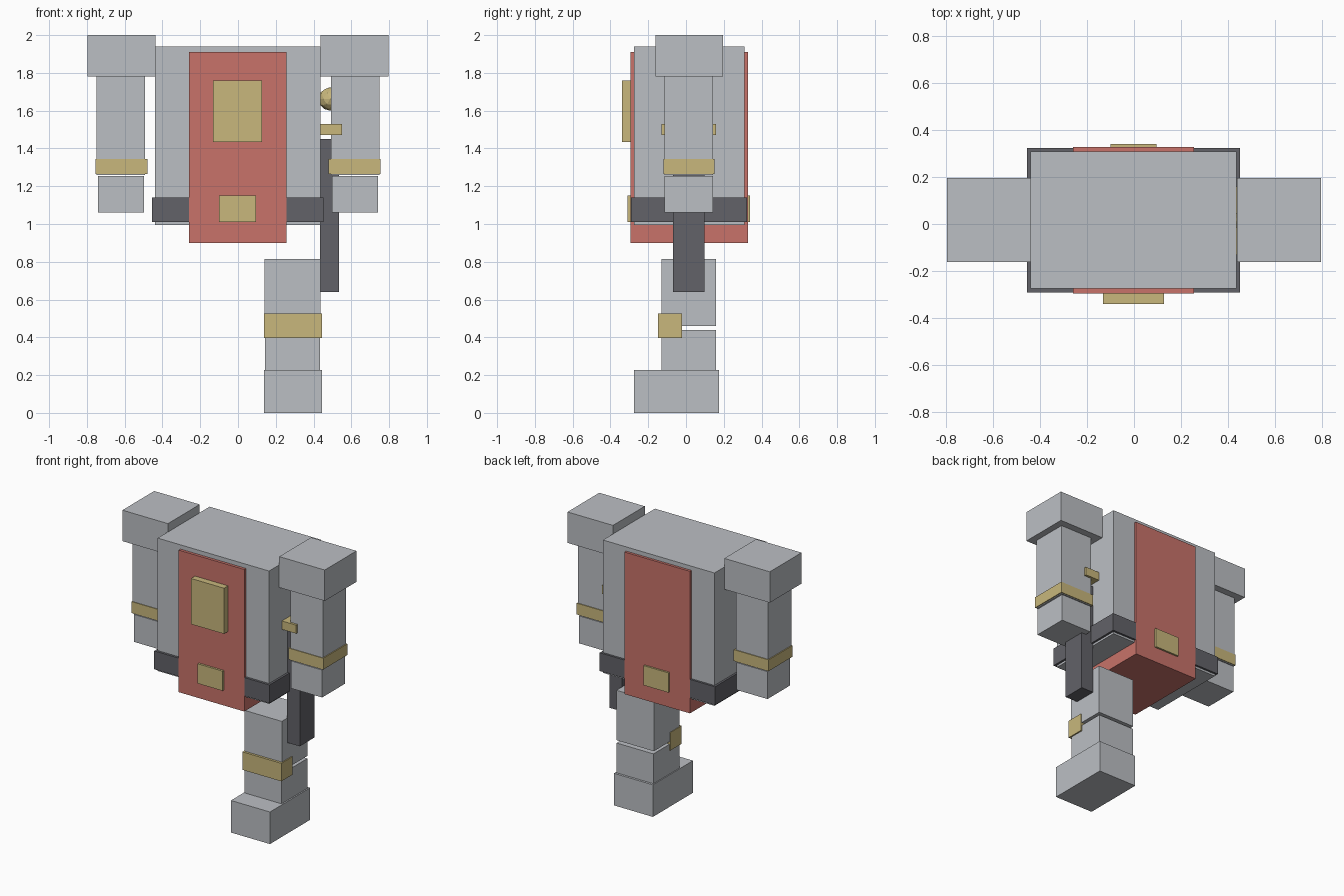
import bpy
import bmesh
from mathutils import Vector

if "Cube" in bpy.data.objects:
    bpy.data.objects.remove(bpy.data.objects["Cube"])


def material(name, rgb):
    m = bpy.data.materials.new(name)
    m.diffuse_color = (*rgb, 1.0)
    m.use_nodes = True
    m.node_tree.nodes["Principled BSDF"].inputs["Base Color"].default_value = m.diffuse_color
    return m


STEEL = material("steel_grey", (0.50, 0.52, 0.55))
CLOTH = material("red_cloth", (0.578, 0.171, 0.144))
GOLD = material("gold", (0.578, 0.474, 0.202))
DARK = material("dark_grey", (0.122, 0.122, 0.138))


def finish(name, bm, mat, centre):
    mesh = bpy.data.meshes.new(name)
    bm.to_mesh(mesh)
    bm.free()
    mesh.materials.append(mat)
    ob = bpy.data.objects.new(name, mesh)
    ob.location = centre
    bpy.context.collection.objects.link(ob)
    return ob


def box(name, mat, xs, ys, zs):
    """Box spanning the given ranges on each axis."""
    lo, hi = Vector((xs[0], ys[0], zs[0])), Vector((xs[1], ys[1], zs[1]))
    bm = bmesh.new()
    bmesh.ops.create_cube(bm, size=1)
    bmesh.ops.scale(bm, vec=hi - lo, verts=bm.verts)
    return finish(name, bm, mat, (lo + hi) / 2)


def pair(name, mat, xs, ys, zs):
    """Right box plus its mirror on the left."""
    box("right_" + name, mat, xs, ys, zs)
    box("left_" + name, mat, (-xs[1], -xs[0]), ys, zs)


# Torso, cloth panel, belt and ornaments
box("torso", STEEL, (-0.44, 0.437), (-0.275, 0.309), (0.995, 1.94))
box("tabard", CLOTH, (-0.26, 0.256), (-0.295, 0.327), (0.90, 1.91))
box("belt", DARK, (-0.455, 0.452), (-0.292, 0.324), (1.01, 1.14))
box("chest_plate", GOLD, (-0.132, 0.128), (-0.34, -0.28), (1.435, 1.76))
box("belt_buckle", GOLD, (-0.10, 0.096), (-0.31, 0.34), (1.01, 1.15))

# Arms
pair("shoulder", STEEL, (0.438, 0.796), (-0.162, 0.195), (1.78, 2.0))
pair("upper_arm", STEEL, (0.493, 0.748), (-0.115, 0.144), (1.26, 1.78))
pair("forearm", STEEL, (0.497, 0.741), (-0.113, 0.142), (1.06, 1.255))
pair("arm_band", GOLD, (0.48, 0.755), (-0.12, 0.15), (1.265, 1.345))

# Single leg
box("thigh", STEEL, (0.141, 0.436), (-0.13, 0.16), (0.46, 0.815))
box("shin", STEEL, (0.144, 0.434), (-0.13, 0.16), (0.225, 0.44))
box("knee_band", GOLD, (0.137, 0.444), (-0.147, -0.02), (0.397, 0.525))
box("foot", STEEL, (0.137, 0.444), (-0.275, 0.176), (0.0, 0.228))

# Sword hung at the hip
box("sword_blade", DARK, (0.435, 0.534), (-0.068, 0.097), (0.64, 1.45))
box("sword_guard", GOLD, (0.426, 0.55), (-0.131, 0.16), (1.47, 1.53))
bm = bmesh.new()
bmesh.ops.create_icosphere(bm, subdivisions=2, radius=0.062)
finish("sword_pommel", bm, GOLD, (0.488, 0.015, 1.662))
